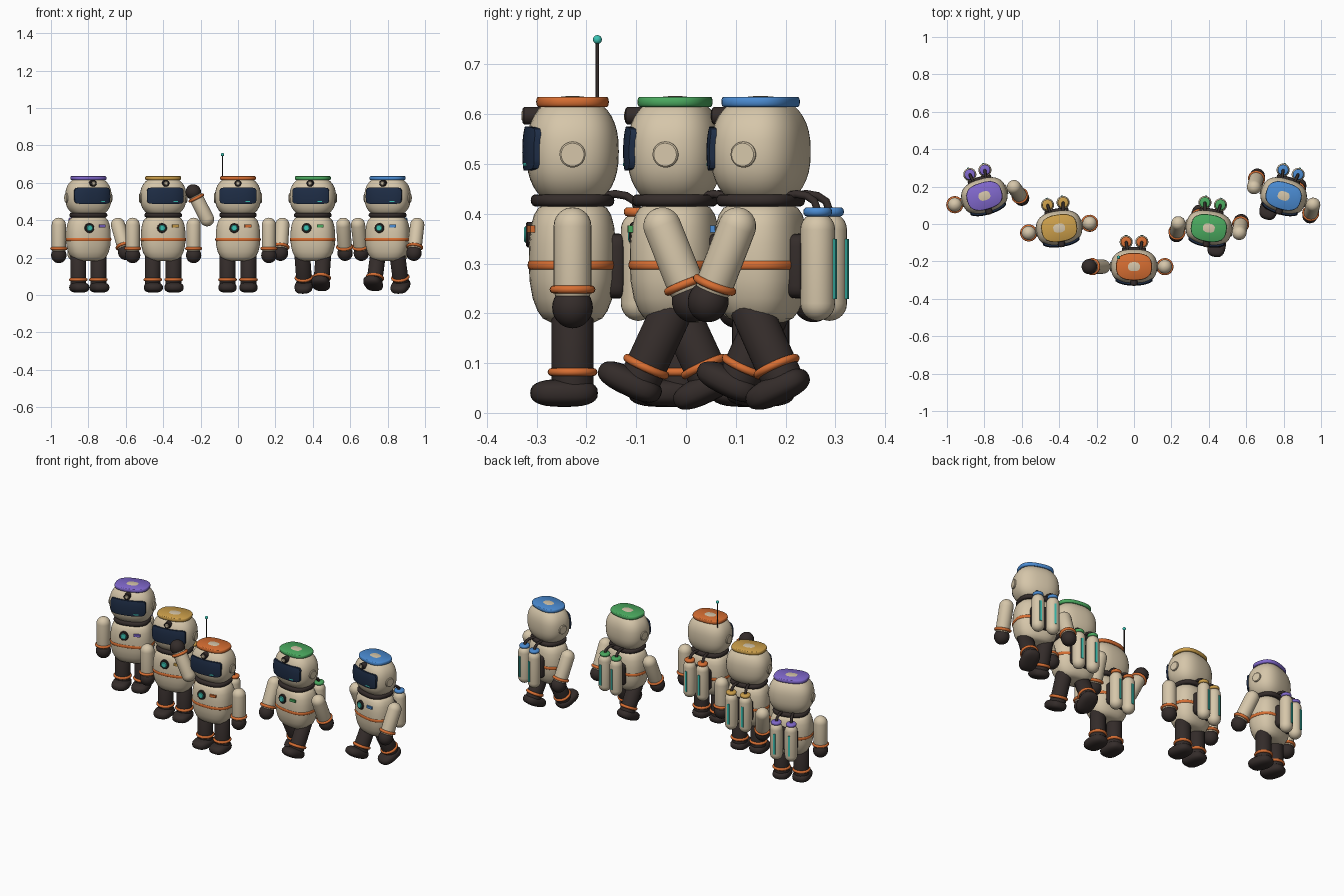
import bpy, bmesh, math
from math import sin, cos, pi, radians
from mathutils import Matrix, Vector

if "Cube" in bpy.data.objects:
    bpy.data.objects.remove(bpy.data.objects["Cube"])

def material(name, rgb):
    m = bpy.data.materials.new(name)
    m.diffuse_color = (*rgb, 1)
    m.use_nodes = True
    m.node_tree.nodes["Principled BSDF"].inputs["Base Color"].default_value = m.diffuse_color
    return m

CREAM = material("cream", (0.67, 0.565, 0.40))
DARK = material("dark_brown", (0.034, 0.025, 0.023))
ORANGE = material("orange", (0.68, 0.156, 0.032))
TEAL = material("teal", (0.045, 0.55, 0.46))
NAVY = material("navy", (0.013, 0.026, 0.06))
PURPLE = material("purple", (0.22, 0.14, 0.61))
GOLD = material("gold", (0.61, 0.35, 0.07))
GREEN = material("green", (0.07, 0.40, 0.115))
BLUE = material("blue", (0.07, 0.26, 0.645))

def T(x, y, z):
    return Matrix.Translation((x, y, z))

def R(deg, axis):
    return Matrix.Rotation(radians(deg), 4, axis)

def spow(v, e):
    return math.copysign(abs(v) ** e, v)

def finish(name, bm, mat, M):
    bmesh.ops.recalc_face_normals(bm, faces=bm.faces)
    me = bpy.data.meshes.new(name)
    bm.to_mesh(me)
    bm.free()
    me.materials.append(mat)
    me.shade_smooth()
    me.set_sharp_from_angle(angle=radians(40))
    ob = bpy.data.objects.new(name, me)
    bpy.context.collection.objects.link(ob)
    ob.matrix_world = M
    return ob

def loft(name, mat, M, profile, a=1.0, b=1.0, p=2.0, n=28):
    """Stack superellipse rings (a by b, exponent p) along z; profile = (scale, z)."""
    bm = bmesh.new()
    rings = []
    for s, z in profile:
        ring = []
        for i in range(n):
            t = 2 * pi * i / n
            ring.append(bm.verts.new((s * a * spow(cos(t), 2 / p), s * b * spow(sin(t), 2 / p), z)))
        rings.append(ring)
    for r0, r1 in zip(rings, rings[1:]):
        for i in range(n):
            j = (i + 1) % n
            bm.faces.new((r0[i], r0[j], r1[j], r1[i]))
    bm.faces.new(rings[0][::-1])
    bm.faces.new(rings[-1])
    return finish(name, bm, mat, M)

# Profiles
def oval(c, q=2.0, m=14):
    out = []
    for k in range(m + 1):
        t = (-pi / 2 + pi * k / m) * 0.985
        out.append((cos(t) ** (2 / q), c * spow(sin(t), 2 / q)))
    return out

def capsule(r, z0, z1, m=6):
    angles = [pi / 2 * 0.97 * k / m for k in range(m + 1)]
    low = [(r * cos(t), z0 - r * sin(t)) for t in reversed(angles)]
    return low + [(r * cos(t), z1 + r * sin(t)) for t in angles]

def bead(r, h, bulge, m=6):
    return [(r - bulge + bulge * cos(t), h * sin(t))
            for t in (-pi / 2 + pi * k / m for k in range(m + 1))]

def disc(r, z0, z1):
    return [(r, z0), (r, z1 - 0.003), (r - 0.003, z1)]

def block(name, mat, M, hx, hy, hz):
    bm = bmesh.new()
    bmesh.ops.create_cube(bm, size=2)
    bmesh.ops.scale(bm, vec=(hx, hy, hz), verts=bm.verts)
    return finish(name, bm, mat, M)

def tube(name, mat, M, pts, r):
    cu = bpy.data.curves.new(name, 'CURVE')
    cu.dimensions = '3D'
    cu.bevel_depth, cu.bevel_resolution, cu.use_fill_caps = r, 2, True
    sp = cu.splines.new('POLY')
    sp.points.add(len(pts) - 1)
    for q, co in zip(sp.points, pts):
        q.co = (*co, 1)
    cu.materials.append(mat)
    ob = bpy.data.objects.new(name, cu)
    bpy.context.collection.objects.link(ob)
    ob.matrix_world = M

HEAD_Z, PLAN, VERT = 0.525, 2.6, 2.4

def visor(M):
    # curved shell following the front of the head
    bm = bmesh.new()
    nu, nv, grid = 20, 10, []
    for j in range(nv + 1):
        v = -1 + 2 * j / nv
        row = []
        for i in range(nu + 1):
            u = -1 + 2 * i / nu
            x, z = 0.099 * u * (1 - 0.07 * v ** 6), 0.006 + 0.044 * v * (1 - 0.1 * u ** 8)
            s = (1 - abs(z / 0.122) ** VERT) ** (1 / VERT)
            y = -0.101 * s * (1 - abs(x / (0.130 * s)) ** PLAN) ** (1 / PLAN)
            row.append(bm.verts.new((x, y, z)))
        grid.append(row)
    for j in range(nv):
        for i in range(nu):
            bm.faces.new((grid[j][i], grid[j][i + 1], grid[j + 1][i + 1], grid[j + 1][i]))
    # straight extrusion back into the head closes the rim
    ext = bmesh.ops.extrude_face_region(bm, geom=bm.faces[:], use_keep_orig=True)
    back = [g for g in ext["geom"] if isinstance(g, bmesh.types.BMVert)]
    bmesh.ops.translate(bm, vec=(0, 0.016, 0), verts=back)
    finish("visor", bm, NAVY, M @ T(0, 0, HEAD_Z))

def arm(M, side, swing, spread, lift=0.0):
    A = M @ T(side * 0.165, 0, 0.375 + lift) @ R(-swing, 'X') @ R(-side * spread, 'Y')
    loft("arm", CREAM, A, capsule(0.038, -0.125, 0), n=24)
    loft("wrist_cuff", ORANGE, A @ T(0, 0, -0.127), bead(0.046, 0.008, 0.008), n=24)
    loft("hand", DARK, A @ T(0, 0, -0.163), oval(0.042), 0.041, 0.041, n=24)

def leg(M, side, swing):
    L = M @ T(side * 0.056, 0, 0.20) @ R(-swing, 'X')
    loft("leg", DARK, L, [(0.030, 0.035), (0.042, 0.02), (0.042, -0.15)], n=24)
    loft("ankle_cuff", ORANGE, L @ T(0, 0, -0.118), bead(0.050, 0.008, 0.008), n=24)
    loft("boot", DARK, L @ T(0, -0.017, -0.16), oval(0.028, 2.6), 0.049, 0.068, 2.7, 24)

BODY = [(0.5, 0.182), (0.68, 0.19), (0.80, 0.205), (0.91, 0.23), (0.98, 0.265), (1, 0.30),
        (0.99, 0.34), (0.95, 0.375), (0.88, 0.398), (0.78, 0.412), (0.6, 0.42)]

def figure(x, y, yaw, accent, arms, legs):
    M = T(x, y, 0) @ R(yaw, 'Z')
    front = R(90, 'X')
    # torso
    loft("torso", CREAM, M, BODY, 0.119, 0.088, PLAN, 40)
    loft("belt", ORANGE, M @ T(0, 0, 0.297), bead(1.025, 0.009, 0.04), 0.119, 0.088, PLAN, 40)
    loft("neck_ring", DARK, M @ T(0, 0, 0.427), bead(1, 0.012, 0.1), 0.100, 0.084, PLAN, 40)
    loft("chest_dial_rim", DARK, M @ T(-0.02, 0, 0.358) @ front, disc(0.026, 0.07, 0.093))
    loft("chest_dial", TEAL, M @ T(-0.02, 0, 0.358) @ front, disc(0.017, 0.08, 0.097))
    block("chest_badge", accent, M @ T(0.053, -0.083, 0.369) @ R(10, 'Z'), 0.018, 0.005, 0.007)
    # head
    loft("head", CREAM, M @ T(0, 0, HEAD_Z), oval(0.112, VERT, 20), 0.123, 0.093, PLAN, 40)
    visor(M)
    block("visor_glint", TEAL, M @ T(0.052, -0.0935, 0.499) @ R(12, 'Z'), 0.013, 0.003, 0.003)
    loft("cap", accent, M @ T(0, 0, 0.625), bead(1, 0.010, 0.05), 0.096, 0.073, PLAN, 40)
    loft("head_lamp", DARK, M @ T(0, 0, 0.597) @ front, disc(0.018, 0.05, 0.10))
    loft("lamp_lens", CREAM, M @ T(0, 0, 0.597) @ front, disc(0.011, 0.08, 0.103))
    for s in (-1, 1):
        loft("ear_disc", CREAM, M @ T(0, 0, 0.519) @ R(90 * s, 'Y'), disc(0.026, 0.10, 0.128))
        # tanks on the back
        K = M @ T(s * 0.042, 0.132, 0)
        loft("air_tank", CREAM, K, capsule(0.035, 0.22, 0.368), n=24)
        loft("tank_cap", accent, K @ T(0, 0, 0.404), bead(0.029, 0.009, 0.007), n=24)
        block("tank_light", TEAL, K @ T(0, 0.0345, 0.289), 0.006, 0.004, 0.06)
        tube("air_hose", DARK, M, [(s * 0.042, 0.132, 0.405), (s * 0.041, 0.125, 0.425),
             (s * 0.038, 0.108, 0.436), (s * 0.034, 0.085, 0.440), (s * 0.03, 0.06, 0.435)], 0.008)
        arm(M, s, *arms[s])
        leg(M, s, legs[s])
    loft("back_plate", DARK, M @ T(0, 0.088, 0.295), oval(0.065, 6), 0.065, 0.018, 5)
    return M

# Arms: (forward swing, outward spread, shoulder lift); legs: forward swing
REST, STAND = (0, 0), {-1: 0, 1: 0}
figure(-0.80, 0.15, 16.5, PURPLE, {-1: REST, 1: (25, 8)}, STAND)
figure(-0.40, -0.022, 9, GOLD, {-1: REST, 1: REST}, STAND)
leader = figure(0, -0.228, 0, ORANGE, {-1: (0, 153, 0.03), 1: REST}, STAND)
figure(0.40, -0.022, -9, GREEN, {-1: (22, 0), 1: (-22, 0)}, {-1: -25, 1: 25})
figure(0.80, 0.15, -16.5, BLUE, {-1: (-22, 0), 1: (22, 0)}, {-1: 25, 1: -25})

# Antenna on the leader
loft("antenna", DARK, leader @ T(-0.083, 0.05, 0), [(0.0035, 0.57), (0.0035, 0.748)], n=12)
loft("antenna_tip", TEAL, leader @ T(-0.083, 0.05, 0.75), oval(0.009), 0.009, 0.009, n=16)
